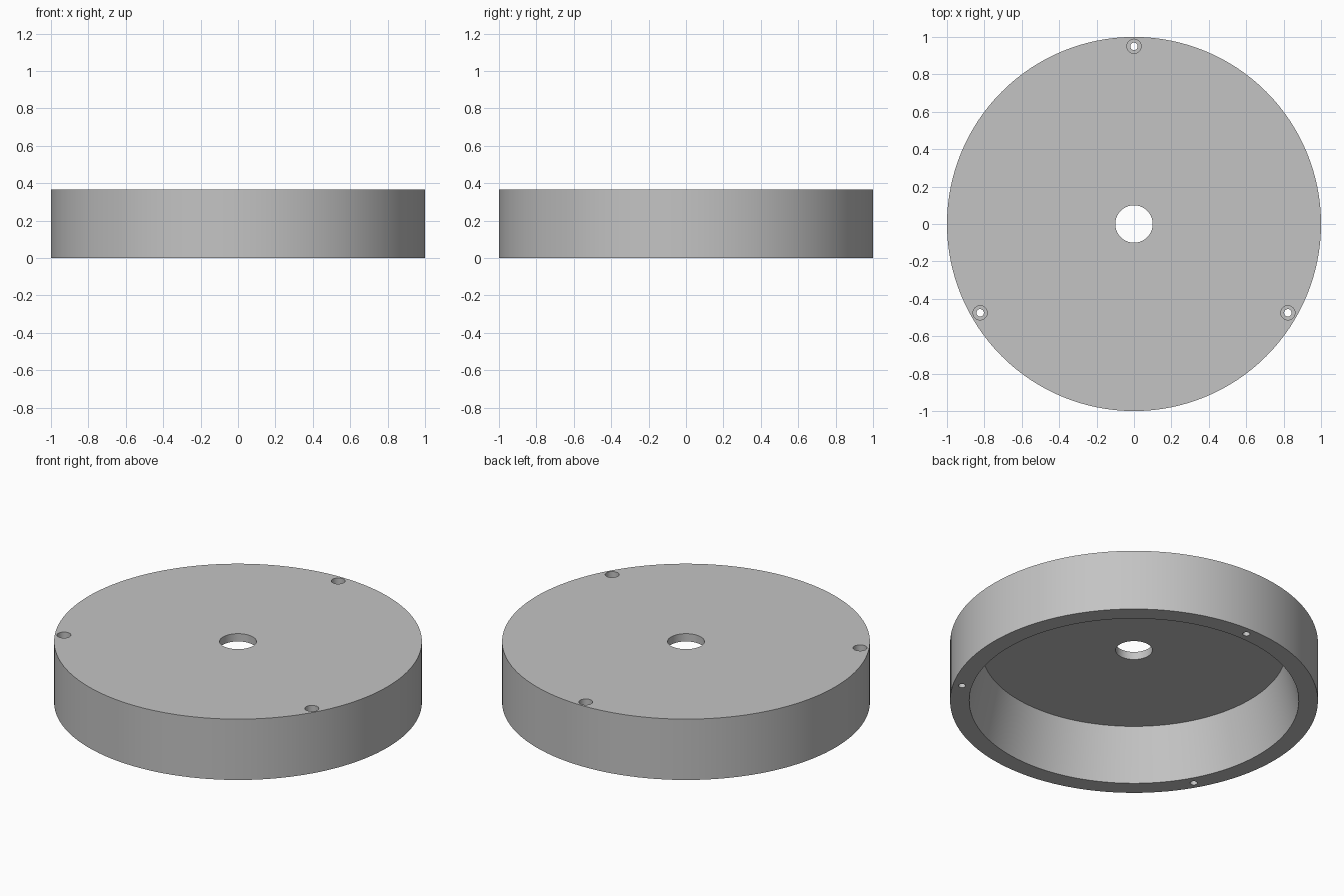
import bpy
import bmesh
import math

SEGMENTS = 128
HEIGHT = 0.365

cube = bpy.data.objects.get("Cube")
if cube:
    bpy.data.objects.remove(cube, do_unlink=True)

# Single plain grey material
grey = bpy.data.materials.new("plain_grey")
grey.use_nodes = True
colour = (0.55, 0.55, 0.55, 1)
grey.diffuse_color = colour
grey.node_tree.nodes["Principled BSDF"].inputs["Base Color"].default_value = colour


def lathe(name, profile, segments, location=(0, 0, 0)):
    """Revolve a closed (radius, z) profile about the z axis."""
    bm = bmesh.new()
    rings = []
    for i in range(segments):
        a = math.tau * i / segments
        rings.append([bm.verts.new((r * math.cos(a), r * math.sin(a), z)) for r, z in profile])
    for i, ring in enumerate(rings):
        following = rings[(i + 1) % segments]
        for j in range(len(profile)):
            k = (j + 1) % len(profile)
            bm.faces.new((ring[j], following[j], following[k], ring[k]))
    bmesh.ops.remove_doubles(bm, verts=bm.verts, dist=1e-6)
    bmesh.ops.recalc_face_normals(bm, faces=bm.faces)
    mesh = bpy.data.meshes.new(name)
    bm.to_mesh(mesh)
    bm.free()
    mesh.materials.append(grey)
    obj = bpy.data.objects.new(name, mesh)
    obj.location = location
    bpy.context.collection.objects.link(obj)
    return obj


# Round cover: outer wall, tapered pocket open below, central hole through the top plate
cover = lathe("round_cover", [
    (0.1, HEIGHT), (1.0, HEIGHT), (1.0, 0),
    (0.896, 0), (0.828, 0.318), (0.1, 0.318),
], SEGMENTS)

# Three counterbored screw holes through the rim
bore_profile = [(0, -0.1), (0.02, -0.1), (0.02, 0.265), (0.038, 0.265), (0.038, 0.5), (0, 0.5)]
for i in range(3):
    a = math.radians(90 + 120 * i)
    cutter = lathe("screw_hole_cutter", bore_profile, 32,
                   (0.95 * math.cos(a), 0.95 * math.sin(a), 0))
    cutter.hide_render = True
    cut = cover.modifiers.new("screw_hole", "BOOLEAN")
    cut.operation = "DIFFERENCE"
    cut.solver = "EXACT"
    cut.object = cutter
    bpy.ops.object.select_all(action="DESELECT")
    cover.select_set(True)
    bpy.context.view_layer.objects.active = cover
    bpy.ops.object.modifier_apply(modifier=cut.name)
    bpy.data.objects.remove(cutter, do_unlink=True)

bpy.ops.object.shade_smooth_by_angle(angle=math.radians(30))
